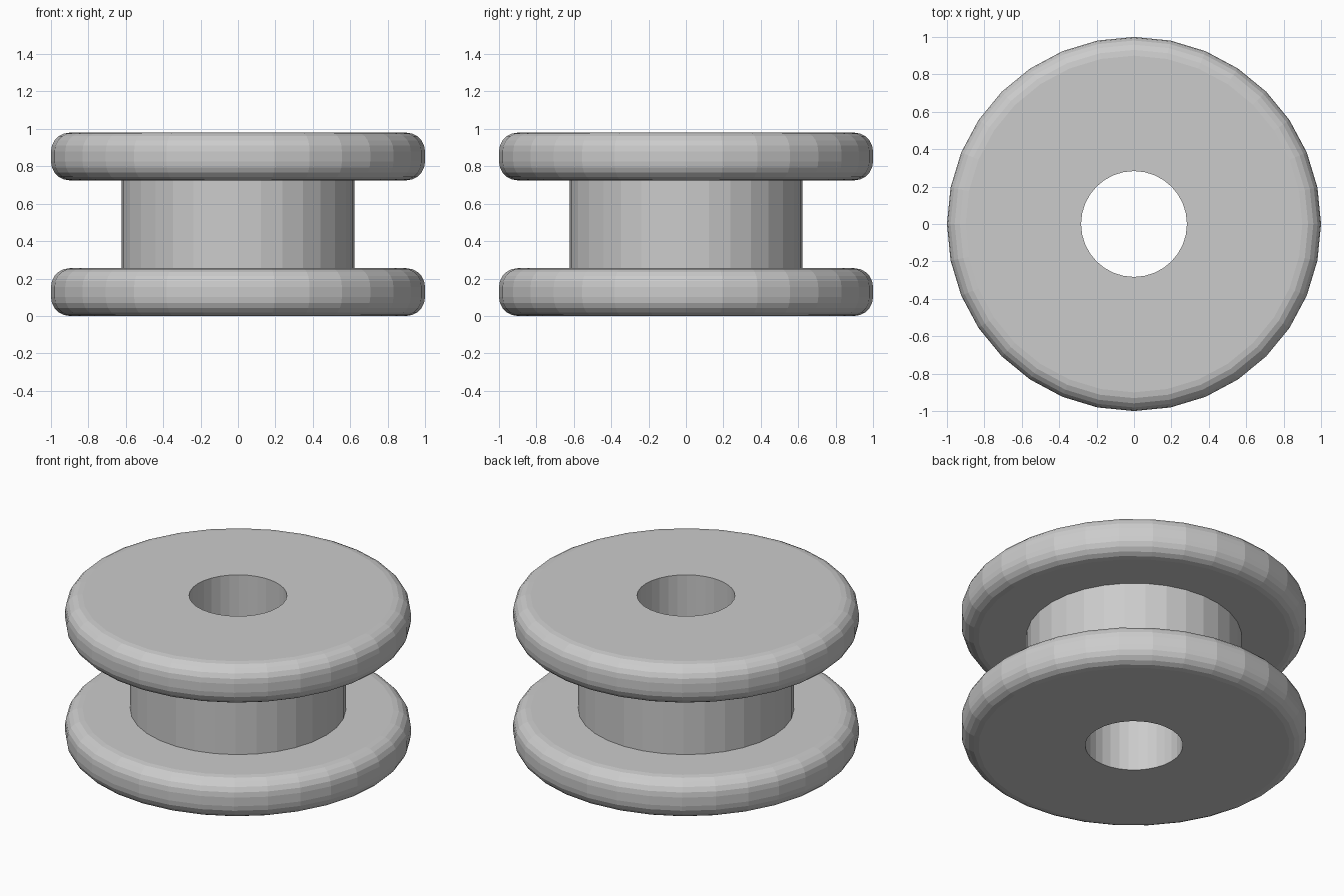
import bpy, bmesh, math

if "Cube" in bpy.data.objects:
    bpy.data.objects.remove(bpy.data.objects["Cube"])

SEGMENTS = 32
HEIGHT, FLANGE = 0.98, 0.255      # overall height, flange thickness
R_OUT, R_CORE, R_HOLE = 1.0, 0.624, 0.283
ROUND, STEPS = 0.1, 5             # rim rounding

grey = bpy.data.materials.new("plain grey")
grey.diffuse_color = (0.6, 0.6, 0.6, 1)
grey.use_nodes = True
grey.node_tree.nodes["Principled BSDF"].inputs["Base Color"].default_value = grey.diffuse_color


def rim(z0, z1):
    """Rounded outer edge of a flange, from bottom to top."""
    pts = []
    for cz, start in ((z0 + ROUND, -90), (z1 - ROUND, 0)):
        for i in range(STEPS + 1):
            a = math.radians(start + 90 * i / STEPS)
            pts.append((R_OUT - ROUND + ROUND * math.cos(a), cz + ROUND * math.sin(a)))
    return pts


# Closed cross-section: bore, lower flange, core, upper flange
profile = ([(R_HOLE, 0)] + rim(0, FLANGE)
           + [(R_CORE, FLANGE), (R_CORE, HEIGHT - FLANGE)]
           + rim(HEIGHT - FLANGE, HEIGHT) + [(R_HOLE, HEIGHT)])

# Revolve the cross-section around the z axis
bm = bmesh.new()
rings = []
for s in range(SEGMENTS):
    a = 2 * math.pi * s / SEGMENTS
    rings.append([bm.verts.new((r * math.cos(a), r * math.sin(a), z)) for r, z in profile])
n = len(profile)
for s in range(SEGMENTS):
    here, there = rings[s], rings[(s + 1) % SEGMENTS]
    for i in range(n):
        j = (i + 1) % n
        bm.faces.new((here[i], there[i], there[j], here[j]))
bmesh.ops.recalc_face_normals(bm, faces=bm.faces)

mesh = bpy.data.meshes.new("spool")
bm.to_mesh(mesh)
bm.free()
mesh.materials.append(grey)
bpy.context.collection.objects.link(bpy.data.objects.new("spool", mesh))
